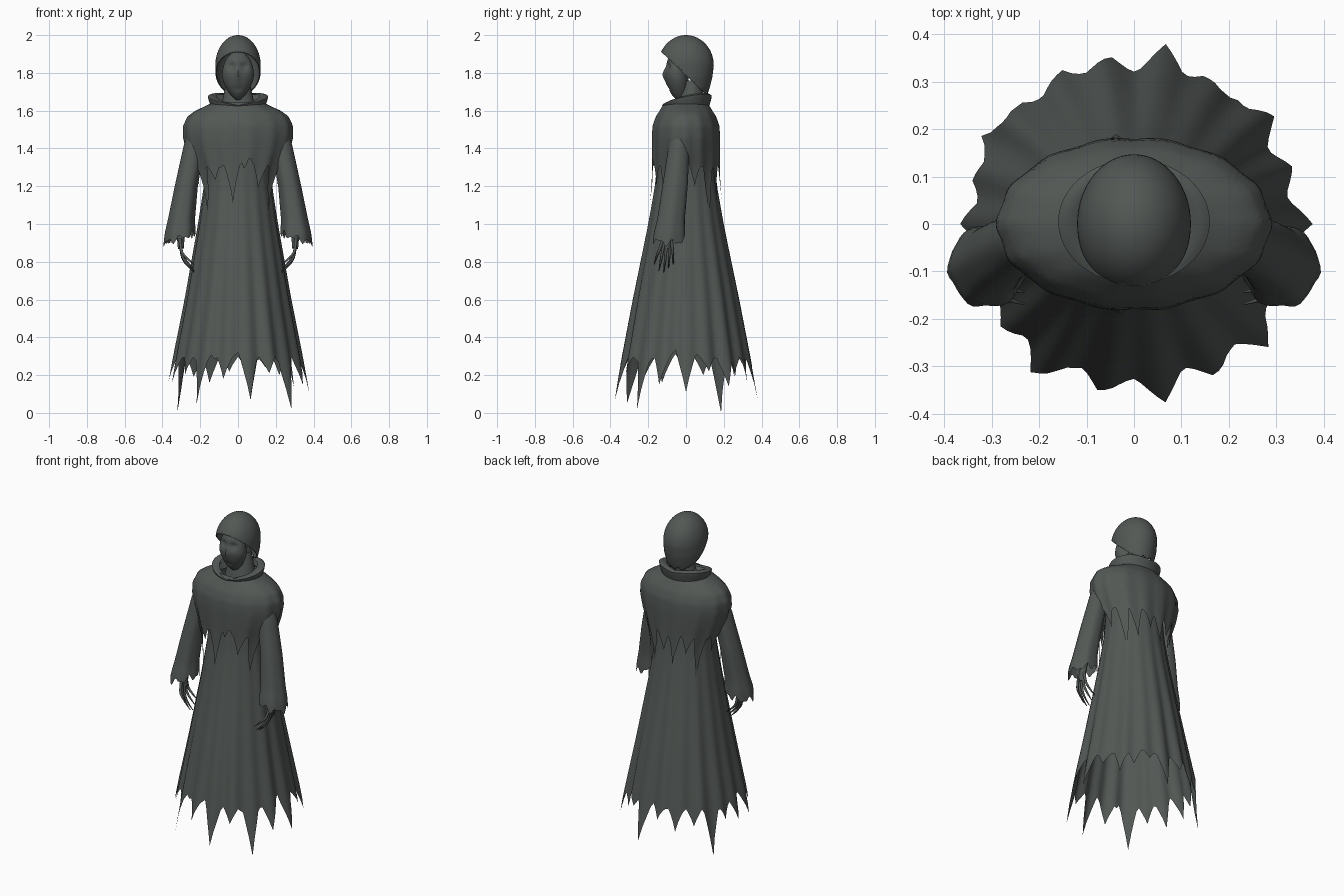
import bpy, bmesh, math, random
from mathutils import Vector

random.seed(4)
if "Cube" in bpy.data.objects:
    bpy.data.objects.remove(bpy.data.objects["Cube"])

cloth = bpy.data.materials.new("dark grey cloth")
cloth.use_nodes = True
COLOUR = (0.085, 0.097, 0.09, 1)
cloth.diffuse_color = COLOUR
cloth.node_tree.nodes["Principled BSDF"].inputs["Base Color"].default_value = COLOUR


def finish(name, bm, angle=50):
    bmesh.ops.recalc_face_normals(bm, faces=bm.faces)
    mesh = bpy.data.meshes.new(name)
    bm.to_mesh(mesh)
    bm.free()
    ob = bpy.data.objects.new(name, mesh)
    bpy.context.collection.objects.link(ob)
    mesh.materials.append(cloth)
    bpy.ops.object.select_all(action="DESELECT")
    ob.select_set(True)
    bpy.context.view_layer.objects.active = ob
    bpy.ops.object.shade_smooth_by_angle(angle=math.radians(angle))
    return ob


def sheet(rows, cols, point):
    """Closed tube of cloth: point(t, angle) gives each vertex, t runs 0 to 1."""
    bm = bmesh.new()
    grid = [[bm.verts.new(point(r / rows, math.tau * c / cols)) for c in range(cols)]
            for r in range(rows + 1)]
    for a, b in zip(grid, grid[1:]):
        for c in range(cols):
            d = (c + 1) % cols
            bm.faces.new((a[c], a[d], b[d], b[c]))
    return bm


def sample(table, z):
    """Interpolate rows of (z, values...) listed from high to low."""
    for p, q in zip(table, table[1:]):
        if z >= q[0]:
            break
    k = (p[0] - z) / (p[0] - q[0])
    return [u + (v - u) * k for u, v in zip(p[1:], q[1:])]


def ragged(angle, base, spikes, width):
    """Hem height: a small zigzag with long torn points, given in degrees."""
    deg = math.degrees(angle)
    z = base + 0.018 * math.sin(angle * 23) + 0.014 * math.sin(angle * 37 + 1)
    for at, tip in spikes:
        away = abs((deg - at + 180) % 360 - 180) / width
        if away < 1:
            z = min(z, tip + (base - tip) * away ** 0.8)
    return z


# Long skirt of the robe
SKIRT = [(1.45, .165, .14), (1.2, .18, .165), (1, .21, .2), (.6, .278, .28),
         (.3, .335, .335), (0, .385, .385)]
SKIRT_TIPS = [(0, .11), (20, .22), (37.5, .14), (50, .2), (65, .24), (80, .07), (97.5, .22),
              (115, .16), (132.5, .19), (150, .0), (165, .2), (180, .17), (200, .16),
              (217.5, .2), (235, .05), (257.5, .18), (280, .07), (297.5, .21),
              (317.5, .02), (337.5, .15)]


def skirt_point(t, a):
    z = 1.45 + (ragged(a, .31, SKIRT_TIPS, 9) - 1.45) * t
    rx, ry = sample(SKIRT, z)
    pleat = 1 + t * (.028 * math.cos(a * 18) + .014 * math.sin(a * 11))
    return rx * pleat * math.cos(a), ry * pleat * math.sin(a), z


finish("robe_skirt", sheet(24, 144, skirt_point))

# Shoulder cape with torn hem
CAPE = [(1.645, .13, .105), (1.625, .17, .125), (1.6, .225, .14), (1.57, .265, .16),
        (1.52, .288, .178), (1.46, .288, .182), (1.38, .268, .181), (1.3, .238, .18),
        (1.2, .215, .182), (1, .2, .205)]
CAPE_TIPS = [(15, 1.2), (40, 1.02), (60, 1.12), (82.5, 1.2), (100, 1.13), (120, 1.2),
             (140, 1.03), (165, 1.2), (197.5, 1.2), (217.5, 1.04), (237.5, 1.23),
             (262.5, 1.11), (300, 1.19), (322.5, 1.06), (345, 1.2)]


def cape_point(t, a):
    z = 1.645 + (ragged(a, 1.325, CAPE_TIPS, 11) - 1.645) * t ** 1.4
    rx, ry = sample(CAPE, z)
    pleat = 1 + t * .02 * math.cos(a * 14)
    return rx * pleat * math.cos(a), ry * pleat * math.sin(a), z


finish("shoulder_cape", sheet(24, 144, cape_point))


# Standing collar, low in front and high behind, folded inward
def collar_point(t, a):
    rise = .055 * (1 + math.sin(a)) / 2 + .025 * abs(math.cos(a))
    flare = math.sin(t * math.pi * .8)
    z = 1.60 + (.03 + rise) * math.sin(t * math.pi * .62)
    r = .135 + .025 * flare - .035 * max(0, t - .6) / .4
    return r * math.cos(a), .005 + r * .82 * math.sin(a), z


finish("collar", sheet(10, 48, collar_point))


# Neck joining the hood and the collar
def neck_point(t, a):
    r = .06 + .035 * t
    return r * math.cos(a), .035 + r * .8 * math.sin(a) - .01 * t, 1.76 - .16 * t


finish("neck", sheet(6, 24, neck_point))

# Hood: a rounded dome cut by a sloping plane at the face
HOOD = [(1.84, .12, .147), (1.78, .118, .14), (1.73, .108, .128), (1.68, .095, .112)]


def hood_point(t, a):
    if t < .6:
        lat = math.pi / 2 * (1 - t / .6)
        r, z = math.cos(lat), 1.84 + .16 * math.sin(lat)
        return .12 * max(r, .001) * math.cos(a), .147 * max(r, .001) * math.sin(a), z
    tear = .012 * math.sin(a * 13) + .008 * math.sin(a * 29)
    z = 1.84 - (.145 + tear) * (t - .6) / .4
    rx, ry = sample(HOOD, z)
    return rx * math.cos(a), ry * math.sin(a), z


bm = sheet(25, 64, hood_point)
bmesh.ops.remove_doubles(bm, verts=bm.verts, dist=.0008)
bmesh.ops.bisect_plane(bm, geom=bm.verts[:] + bm.edges[:] + bm.faces[:], clear_outer=True,
                       plane_co=(0, -.135, 1.915), plane_no=(0, -.69, -.72))
hood = finish("hood", bm)
rim = hood.modifiers.new("thickness", "SOLIDIFY")
rim.thickness = .006
rim.offset = -1

# Gaunt mask face with sunken eyes, nose ridge and narrow chin
bm = bmesh.new()
bmesh.ops.create_uvsphere(bm, u_segments=48, v_segments=32, radius=1)
for v in bm.verts:
    x, y, z = v.co
    taper = 1 - .38 * max(0, -z) ** 1.5
    p = Vector((x * .084 * taper, y * .062 - .05 + .018 * max(0, -z), 1.785 + z * .13))
    if y < 0:
        for side in (-1, 1):
            socket = (p.x - side * .033) ** 2 / .0005 + (p.z - 1.835) ** 2 / .0003
            p.y += .018 * math.exp(-socket)
        p.y -= .012 * math.exp(-p.x ** 2 / .00012 - (p.z - 1.79) ** 2 / .0012)
        p.y += .005 * math.exp(-p.x ** 2 / .0006 - (p.z - 1.715) ** 2 / .00008)
    v.co = p
finish("face", bm)

# Sleeves and bony hands
SLEEVE = [(1.55, .2, -.02, .04, .045), (1.43, .228, -.035, .056, .055),
          (1.2, .274, -.058, .06, .068), (1.02, .3, -.08, .07, .075),
          (.95, .306, -.088, .08, .086), (.85, .31, -.092, .086, .09)]


def sleeve_point(side):
    def point(t, a):
        hem = .925 - .025 * math.cos(a) + .014 * math.sin(a * 7) + .01 * math.sin(a * 12)
        z = 1.55 + (hem - 1.55) * t
        cx, cy, rx, ry = sample(SLEEVE, z)
        fold = 1 + .03 * t * math.cos(a * 6)
        return side * (cx + rx * fold * math.cos(a)), cy + ry * fold * math.sin(a), z
    return point


def tapered_curve(name, points, radii):
    data = bpy.data.curves.new(name, "CURVE")
    data.dimensions = "3D"
    data.bevel_depth = 1
    data.bevel_resolution = 2
    data.resolution_u = 5
    data.use_fill_caps = True
    line = data.splines.new("NURBS")
    line.points.add(len(points) - 1)
    line.use_endpoint_u = True
    line.order_u = 3
    for p, co, r in zip(line.points, points, radii):
        p.co = (*co, 1)
        p.radius = r
    data.materials.append(cloth)
    ob = bpy.data.objects.new(name, data)
    bpy.context.collection.objects.link(ob)


for side, label in ((1, "left"), (-1, "right")):
    finish(label + "_sleeve", sheet(20, 48, sleeve_point(side)))
    tapered_curve(label + "_wrist", [(side * .29, -.075, 1.05), (side * .306, -.09, .95),
                                     (side * .302, -.1, .87)], (.022, .022, .016))
    for i in range(5):
        spread = (i - 2) * .011
        drop = .02 * abs(i - 2) - (.01 if i == 1 else 0)
        tapered_curve(f"{label}_finger_{i + 1}",
                      [(side * .306, -.1 + spread, .92),
                       (side * .304, -.106 + spread * 1.6, .86),
                       (side * .285, -.112 + spread * 2, .79 + drop),
                       (side * .232, -.118 + spread * 2.3, .745 + drop)],
                      (.009, .008, .007, .002))
